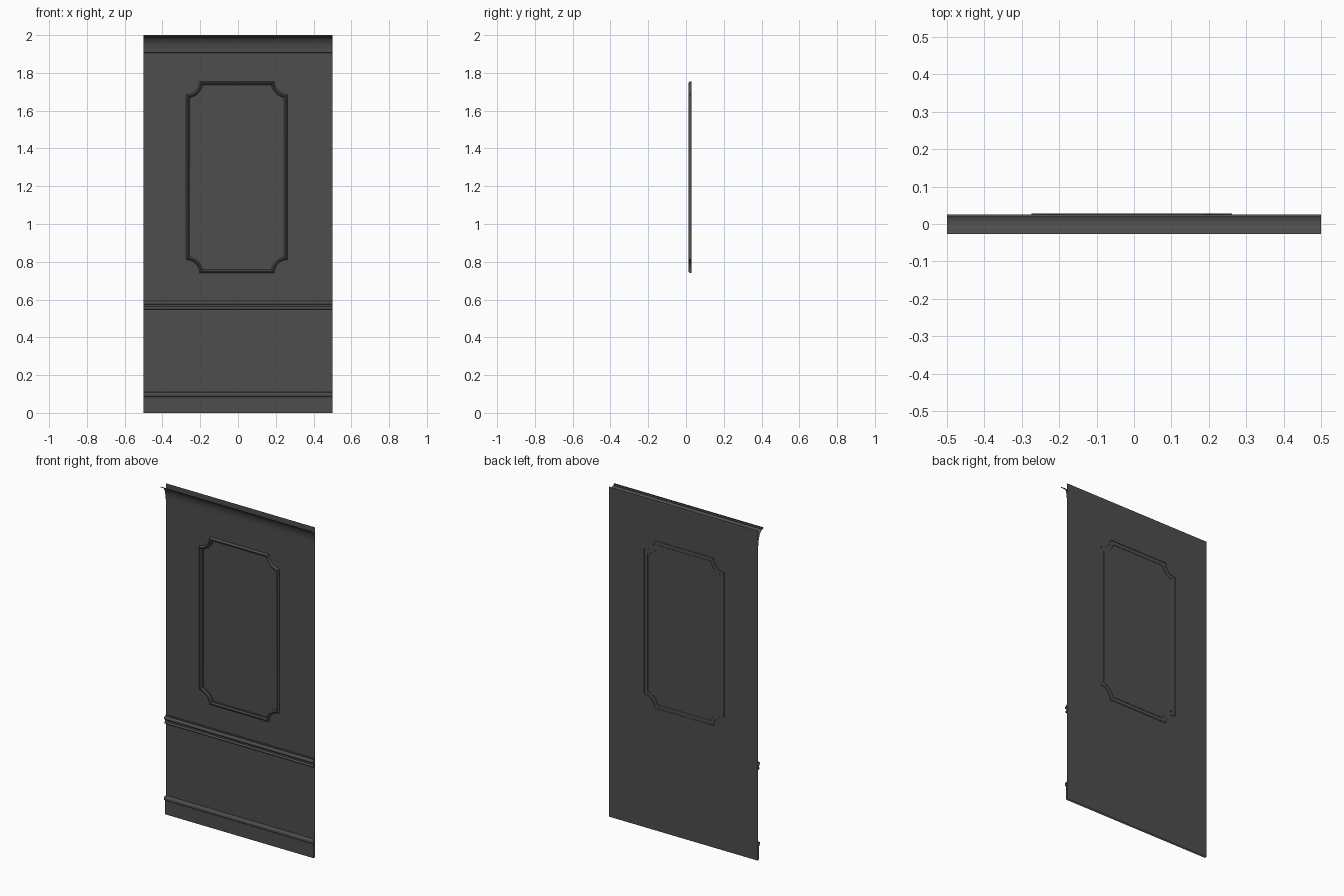
import bpy, math

if "Cube" in bpy.data.objects:
    bpy.data.objects.remove(bpy.data.objects["Cube"])

WALL_Y = 0.025   # plane of the wall sheet

# Dark charcoal paint on every part
paint = bpy.data.materials.new("charcoal_paint")
paint.diffuse_color = (0.075, 0.075, 0.075, 1)
paint.use_nodes = True
paint.node_tree.nodes["Principled BSDF"].inputs["Base Color"].default_value = paint.diffuse_color


def make_mesh(name, verts, faces):
    me = bpy.data.meshes.new(name)
    me.from_pydata(verts, [], faces)
    me.materials.append(paint)
    ob = bpy.data.objects.new(name, me)
    bpy.context.collection.objects.link(ob)
    bpy.ops.object.select_all(action='DESELECT')
    ob.select_set(True)
    bpy.context.view_layer.objects.active = ob
    bpy.ops.object.shade_smooth_by_angle(angle=math.radians(35))
    return ob


def strip(name, profile):
    """Open sheet: (y, z) profile, listed bottom to top, run along x."""
    n = len(profile)
    verts = [(x, y, z) for x in (-0.5, 0.5) for y, z in profile]
    faces = [(i, n + i, n + i + 1, i + 1) for i in range(n - 1)]
    return make_mesh(name, verts, faces)


def arc(cy, cz, ry, rz, a0, a1, n):
    return [(cy + ry * math.cos(math.radians(a0 + (a1 - a0) * i / n)),
             cz + rz * math.sin(math.radians(a0 + (a1 - a0) * i / n)))
            for i in range(n + 1)]


# Wall sheet
strip("wall", [(WALL_Y, 0), (WALL_Y, 2)])

# Baseboard: flat board with a rounded bead on top
strip("baseboard", [(0.013, 0), (0.013, 0.085)]
      + arc(0.013, 0.097, 0.007, 0.012, 270, 90, 8)
      + [(WALL_Y, 0.110)])

# Chair rail: small lower bead, large upper bead, thin fillet
strip("chair_rail", [(WALL_Y, 0.548)]
      + arc(0.017, 0.555, 0.007, 0.007, 270, 90, 6)
      + [(0.017, 0.573)]
      + arc(0.015, 0.583, 0.009, 0.010, 270, 90, 8)
      + [(0.019, 0.593), (0.019, 0.600), (WALL_Y, 0.600)])

# Crown: cove curving out from the wall, ending in a small lip
strip("crown", [(WALL_Y, 1.906), (0.020, 1.908), (0.020, 1.913)]
      + arc(-0.018, 1.913, 0.038, 0.077, 0, 90, 12)
      + [(-0.018, 1.993), (-0.027, 1.995), (-0.027, 2.0)])


# Picture-frame moulding with scooped corners
def frame_ring(inset, y, r=0.07, steps=10):
    cx, cz, hx, hz = -0.006, 1.248, 0.268, 0.507
    rad = r + inset
    a0 = math.asin(inset / rad)
    ring = []
    for sx, sz, rev in ((1, 1, 0), (-1, 1, 1), (-1, -1, 0), (1, -1, 1)):
        pts = []
        for i in range(steps + 1):
            a = a0 + (math.pi / 2 - 2 * a0) * i / steps
            pts.append((cx + sx * (hx - rad * math.sin(a)), y,
                        cz + sz * (hz - rad * math.cos(a))))
        ring += pts[::-1] if rev else pts
    return ring


section = [(0, 0.028), (0, 0.021), (0.003, 0.016), (0.007, 0.013), (0.011, 0.013),
           (0.015, 0.016), (0.018, 0.020), (0.024, 0.021), (0.024, 0.027)]
rings = [frame_ring(w, y) for w, y in section]
m = len(rings[0])
make_mesh("panel_frame", [v for r in rings for v in r],
          [(k * m + i, (k + 1) * m + i, (k + 1) * m + (i + 1) % m, k * m + (i + 1) % m)
           for k in range(len(rings) - 1) for i in range(m)])
